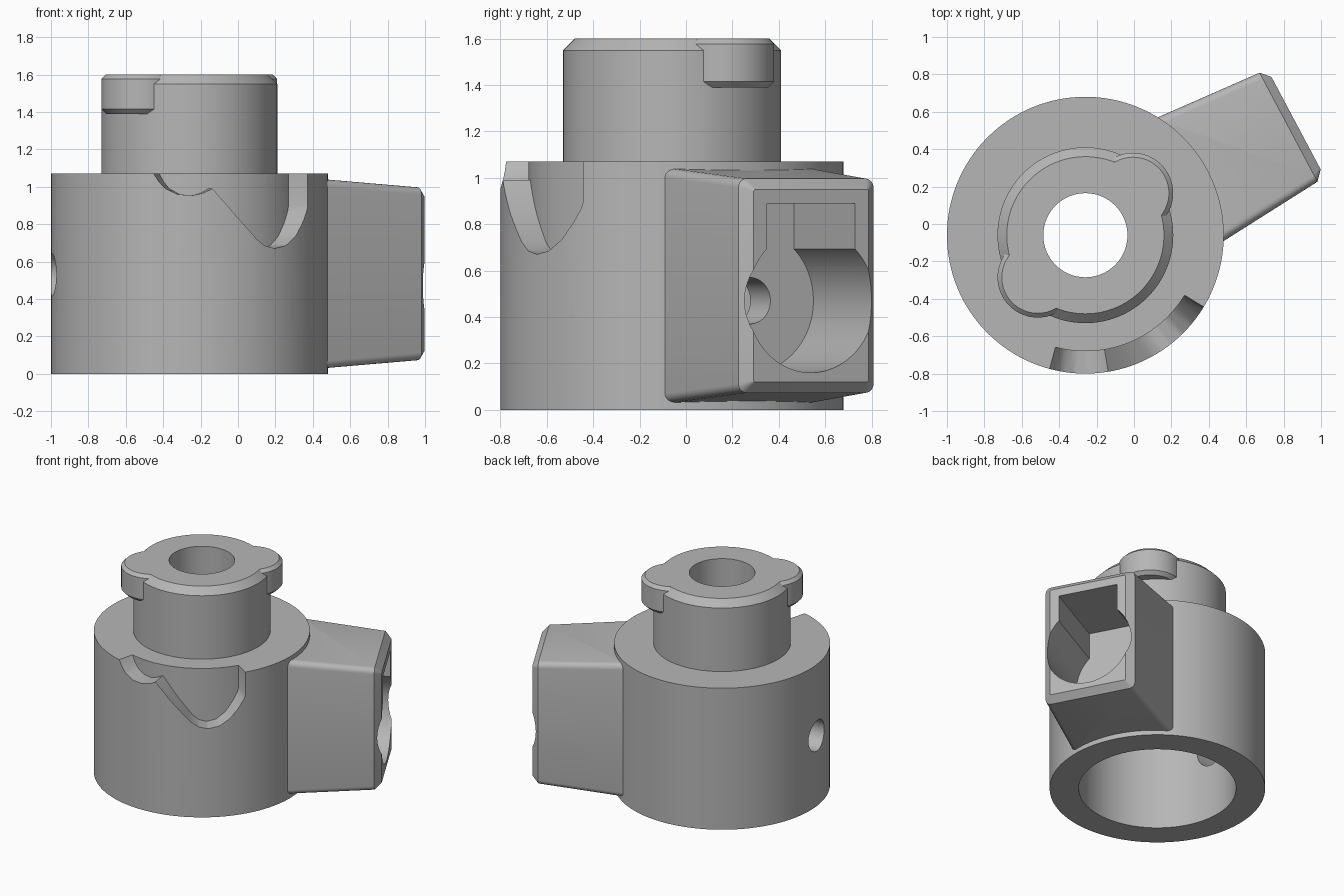
import bpy, bmesh
from math import sin, cos, pi, radians
from mathutils import Matrix, Vector

if "Cube" in bpy.data.objects:
    bpy.data.objects.remove(bpy.data.objects["Cube"])

grey = bpy.data.materials.new("plain grey")
grey.use_nodes = True
colour = (0.47, 0.47, 0.47, 1)
grey.diffuse_color = colour
grey.node_tree.nodes["Principled BSDF"].inputs["Base Color"].default_value = colour


def loft(name, rings, matrix=Matrix()):
    """Solid skinned through equal-length rings, capped at both ends."""
    bm = bmesh.new()
    loops = [[bm.verts.new(matrix @ Vector(p)) for p in ring] for ring in rings]
    n = len(loops[0])
    for a, b in zip(loops, loops[1:]):
        for i in range(n):
            j = (i + 1) % n
            bm.faces.new((a[i], a[j], b[j], b[i]))
    bm.faces.new(loops[0])
    bm.faces.new(loops[-1])
    bmesh.ops.recalc_face_normals(bm, faces=bm.faces)
    mesh = bpy.data.meshes.new(name)
    bm.to_mesh(mesh)
    bm.free()
    mesh.materials.append(grey)
    obj = bpy.data.objects.new(name, mesh)
    bpy.context.collection.objects.link(obj)
    return obj


def turned(name, profile, sides=96, matrix=Matrix()):
    """Solid of revolution about local z from (radius, height) pairs."""
    rings = [[(r * cos(2 * pi * i / sides), r * sin(2 * pi * i / sides), z)
              for i in range(sides)] for r, z in profile]
    return loft(name, rings, matrix)


def rounded_rect(u, half_v, half_z, mid_z, radius, steps=5):
    """Rounded rectangle across the arm direction."""
    ring = []
    for q, (sv, sz) in enumerate(((1, 1), (-1, 1), (-1, -1), (1, -1))):
        for k in range(steps + 1):
            a = pi / 2 * (q + k / steps)
            ring.append((u, sv * (half_v - radius) + radius * cos(a),
                         mid_z + sz * (half_z - radius) + radius * sin(a)))
    return ring


def combine(target, tool, operation):
    mod = target.modifiers.new(operation, "BOOLEAN")
    mod.operation = operation
    mod.solver = "EXACT"
    mod.object = tool
    bpy.context.view_layer.objects.active = target
    bpy.ops.object.modifier_apply(modifier=mod.name)
    bpy.data.objects.remove(tool)


def sideways(angle, height):
    """Places local z along a horizontal direction."""
    return (Matrix.Rotation(angle, 4, "Z") @ Matrix.Translation((0, 0, height))
            @ Matrix.Rotation(pi / 2, 4, "Y"))


# Barrel and neck
body = turned("lock_body", [(0.74, 0), (0.74, 1.07), (0.47, 1.07),
                            (0.47, 1.55), (0.42, 1.6)], 128)

# Two bayonet lobes on the neck
for side in (0, pi):
    angle = radians(41.5) + side
    place = Matrix.Translation((0.34 * cos(angle), 0.34 * sin(angle), 0))
    lobe = turned("lobe", [(0.19, 1.39), (0.215, 1.415), (0.215, 1.577),
                           (0.192, 1.6)], 64, place)
    combine(body, lobe, "UNION")

# Tapered side arm with a chamfered end
arm_angle = radians(28)
turn = Matrix.Rotation(arm_angle, 4, "Z")
arm = loft("arm", [rounded_rect(0.5, 0.385, 0.515, 0.535, 0.04),
                   rounded_rect(1.23, 0.33, 0.462, 0.535, 0.04),
                   rounded_rect(1.276, 0.28, 0.415, 0.535, 0.008)], turn)
combine(body, arm, "UNION")

# Keyhole pocket in the arm end
pocket_place = sideways(arm_angle, 0.47)
combine(body, turned("pocket", [(0.31, 0.715), (0.31, 1.5)], 96, pocket_place),
        "DIFFERENCE")
slot = loft("pocket_slot", [[(u, -0.215, 0.5), (u, 0.215, 0.5),
                             (u, 0.215, 0.89), (u, -0.215, 0.89)]
                            for u in (0.715, 1.5)], turn)
combine(body, slot, "DIFFERENCE")

# Main bore, neck bore and the two cross holes
combine(body, turned("bore", [(0.54, -0.2), (0.54, 0.9)], 128), "DIFFERENCE")
combine(body, turned("neck_bore", [(0.225, 0.7), (0.225, 1.8)], 64), "DIFFERENCE")
combine(body, turned("arm_hole", [(0.1, 0.4), (0.1, 0.8)], 48, pocket_place),
        "DIFFERENCE")
combine(body, turned("side_hole", [(0.115, 0.4), (0.115, 0.9)], 48,
                     sideways(radians(187), 0.53)), "DIFFERENCE")

# Guide track cut into the front of the barrel: (direction, floor height)
track = [(255, 1.07), (257, 1.03), (260, 0.99), (265, 0.96), (271, 0.953),
         (276, 0.968), (279.5, 0.99), (290, 0.84), (299, 0.72), (303, 0.685),
         (308, 0.67), (314, 0.685), (320, 0.735), (325, 0.81), (328, 0.87),
         (328.8, 0.9)]
rings = []
for (a0, z0), (a1, z1) in zip(track, track[1:]):
    steps = max(1, round((a1 - a0) / 2))
    for k in range(steps):
        t = k / steps
        rings.append((a0 + (a1 - a0) * t, z0 + (z1 - z0) * t))
rings.append(track[-1])
quads = []
for deg, z in rings:
    c, s = cos(radians(deg)), sin(radians(deg))
    quads.append([(r * c, r * s, h) for r, h in
                  ((0.62, z), (0.85, z), (0.85, 1.2), (0.62, 1.2))])
combine(body, loft("guide_track", quads), "DIFFERENCE")

# Final placement and shading
body.location = (-0.26, -0.06, 0)
bpy.ops.object.select_all(action="DESELECT")
body.select_set(True)
bpy.context.view_layer.objects.active = body
bpy.ops.object.shade_smooth_by_angle(angle=radians(25))
